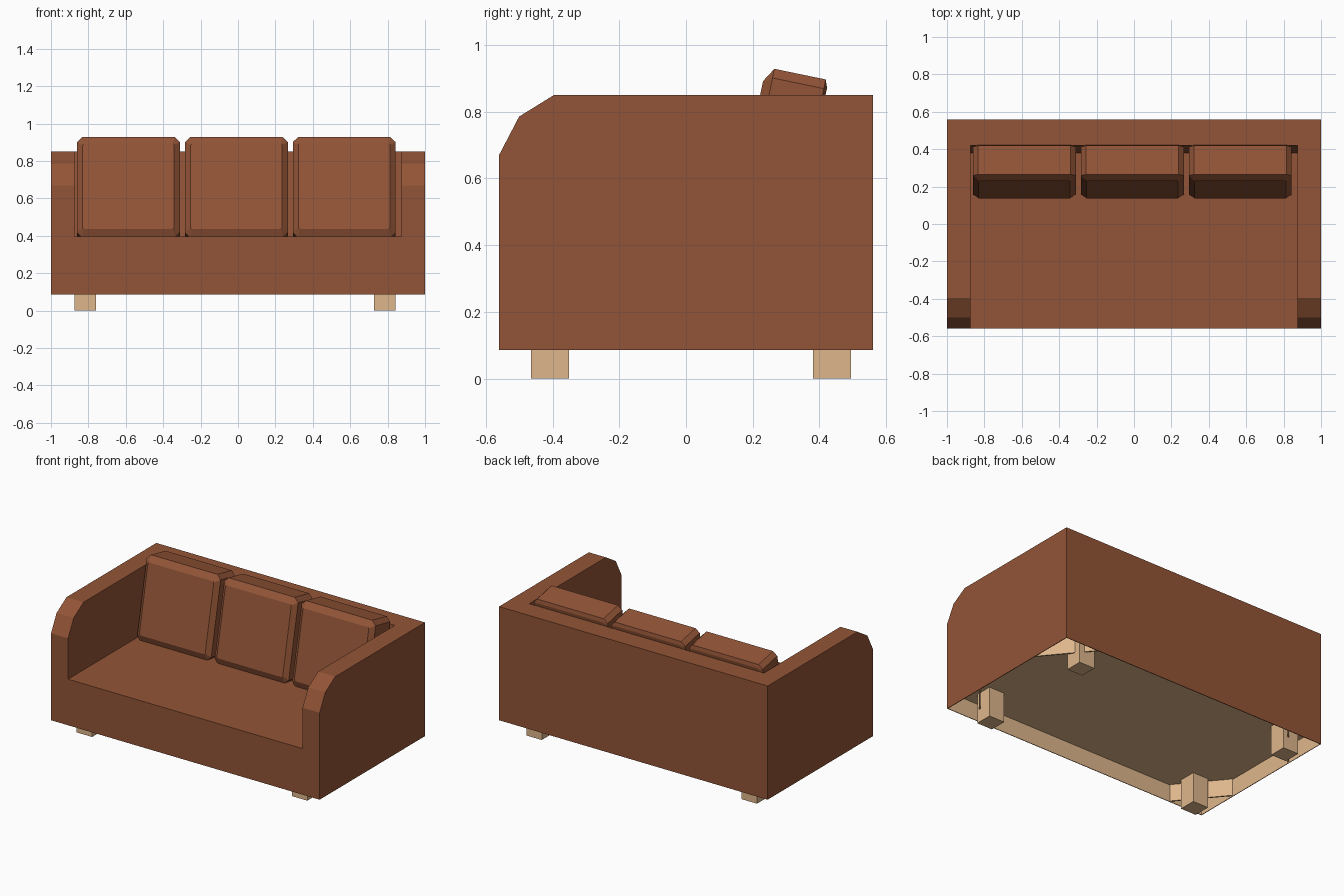
import bpy, bmesh
from mathutils import Vector

if "Cube" in bpy.data.objects:
    bpy.data.objects.remove(bpy.data.objects["Cube"])


def material(name, rgb):
    m = bpy.data.materials.new(name)
    m.diffuse_color = (*rgb, 1)
    m.use_nodes = True
    m.node_tree.nodes["Principled BSDF"].inputs["Base Color"].default_value = m.diffuse_color
    return m


LEATHER = material("leather", (0.29, 0.09, 0.038))
WOOD = material("wood", (0.73, 0.47, 0.26))


def finish(name, bm, *mats):
    bmesh.ops.recalc_face_normals(bm, faces=bm.faces[:])
    me = bpy.data.meshes.new(name)
    bm.to_mesh(me)
    bm.free()
    for m in mats:
        me.materials.append(m)
    ob = bpy.data.objects.new(name, me)
    bpy.context.collection.objects.link(ob)
    return ob


def loft(rings):
    """Closed skin through rings of equal point count."""
    bm = bmesh.new()
    rows = [[bm.verts.new(p) for p in r] for r in rings]
    n = len(rows[0])
    for a, b in zip(rows, rows[1:]):
        for i in range(n):
            j = (i + 1) % n
            bm.faces.new((a[i], a[j], b[j], b[i]))
    bm.faces.new(rows[0])
    bm.faces.new(rows[-1])
    return bm


def side_prism(profile, half):
    return loft([[(x, y, z) for y, z in profile] for x in (-half, half)])


def box(name, x0, x1, y0, y1, z0, z1, mat):
    ring = [(x0, y0), (x1, y0), (x1, y1), (x0, y1)]
    return finish(name, loft([[(x, y, z) for x, y in ring] for z in (z0, z1)]), mat)


# Body: side profile with chamfered arm fronts and a recessed wooden underside
bm = side_prism([(-0.56, 0.085), (-0.56, 0.67), (-0.50, 0.785), (-0.395, 0.85),
                 (0.56, 0.85), (0.56, 0.085)], 1.0)
bottom = min(bm.faces, key=lambda f: f.calc_center_median().z)
bmesh.ops.recalc_face_normals(bm, faces=bm.faces[:])
bmesh.ops.inset_region(bm, faces=[bottom], thickness=0.006)
walls = bmesh.ops.inset_region(bm, faces=[bottom], thickness=0.001)["faces"]
for v in bottom.verts:
    v.co.z += 0.115
for f in walls + [bottom]:
    f.material_index = 1
body = finish("sofa_body", bm, LEATHER, WOOD)

# Seat space cut out between the arms, with a leaning back
cutter = finish("seat_cutter", side_prism(
    [(-0.8, 0.395), (0.38, 0.395), (0.42, 0.85), (0.433, 1.0), (-0.8, 1.0)], 0.873), LEATHER)
cutter.hide_render = True
mod = body.modifiers.new("seat_space", "BOOLEAN")
mod.operation = "DIFFERENCE"
mod.solver = "EXACT"
mod.object = cutter
cut = bpy.data.meshes.new_from_object(
    body.evaluated_get(bpy.context.evaluated_depsgraph_get()))
body.modifiers.clear()
body.data = cut
bpy.data.objects.remove(cutter)

# Back cushions: leaning square pads, corners cut and front edges chamfered
UP = Vector((0, 0.203, 0.979))
BACK = Vector((0, 0.979, -0.203))
TOP = Vector((0, 0.265, 0.928))
SIZE = 0.55


def cushion_ring(cx, depth, inset_x, inset_z, c):
    w, h = SIZE / 2 - inset_x, SIZE / 2 - inset_z
    mid = TOP - UP * (SIZE / 2) + BACK * depth + Vector((cx, 0, 0))
    pts = [(-w + c, -h), (w - c, -h), (w, -h + c), (w, h - c),
           (w - c, h), (-w + c, h), (-w, h - c), (-w, -h + c)]
    return [mid + Vector((x, 0, 0)) + UP * z for x, z in pts]


for i, cx in enumerate((-0.586, -0.009, 0.568)):
    finish(f"back_cushion_{i + 1}", loft([
        cushion_ring(cx, -0.026, 0.03, 0.043, 0.006),
        cushion_ring(cx, 0, 0, 0, 0.028),
        cushion_ring(cx, 0.157, 0, 0, 0.028),
        cushion_ring(cx, 0.166, 0.024, 0.024, 0.006)]), LEATHER)

# Legs, reaching up to the recessed underside
for sx, x in (("left", -0.875), ("right", 0.727)):
    for sy, y in (("front", -0.465), ("back", 0.38)):
        box(f"{sy}_{sx}_leg", x, x + 0.115, y, y + 0.115, 0, 0.2, WOOD)

# Diagonal corner braces under the seat
for sx in (-1, 1):
    for sy in (-1, 1):
        ring = [(0.99, 0.27), (0.757, 0.552), (0.745, 0.552), (0.99, 0.256)]
        finish("corner_brace", loft([[(sx * x, sy * y, z) for x, y in ring]
                                     for z in (0.087, 0.2)]), WOOD)
